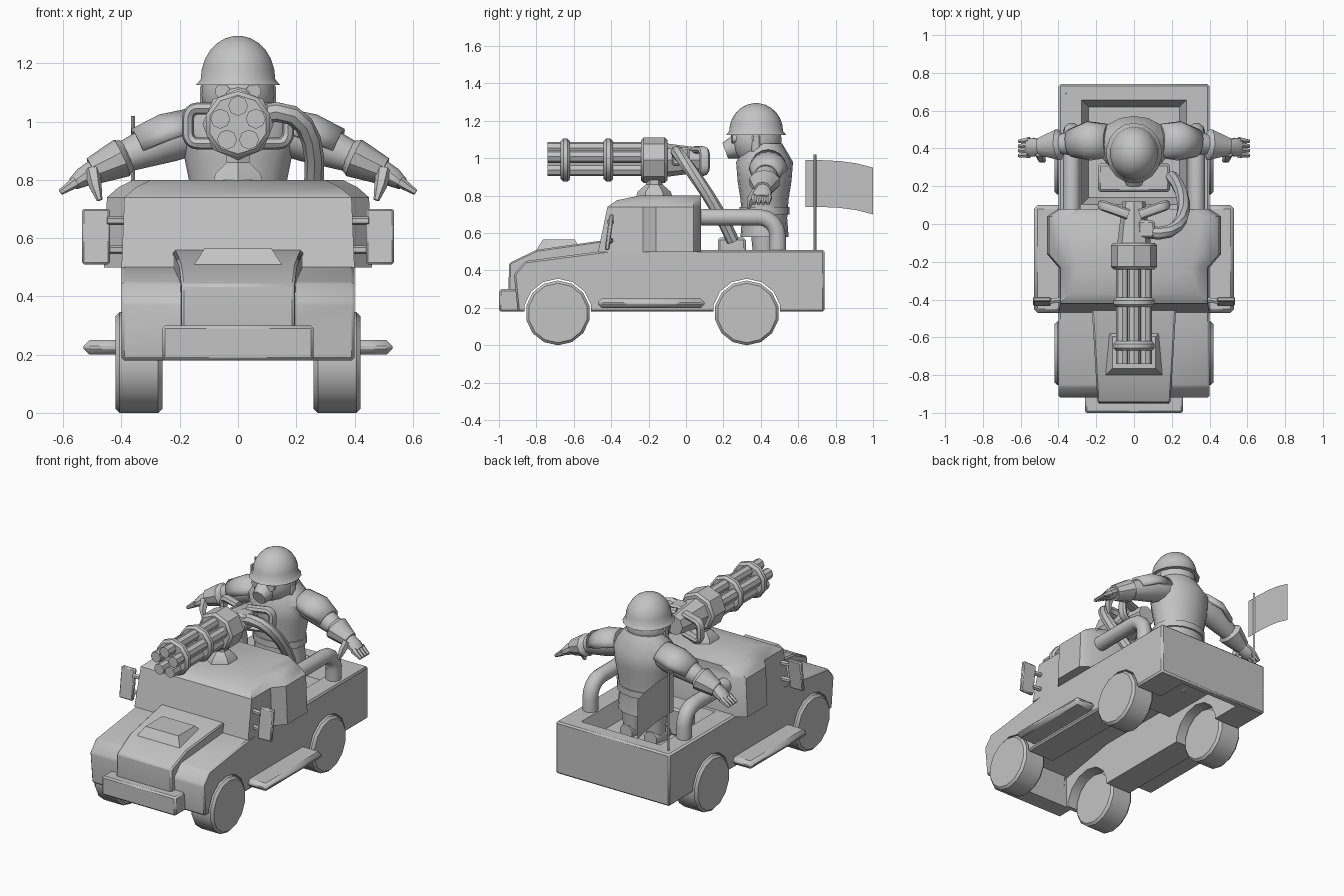
import bpy, bmesh, math
from mathutils import Vector
from mathutils.geometry import interpolate_bezier

cube = bpy.data.objects.get("Cube")
if cube:
    bpy.data.objects.remove(cube)

grey = bpy.data.materials.new("plain grey")
grey.use_nodes = True
COLOUR = (.55, .55, .55, 1)
grey.diffuse_color = COLOUR
grey.node_tree.nodes["Principled BSDF"].inputs["Base Color"].default_value = COLOUR
parts = []


def loft(name, rings, closed=True, bevel=0, thick=0, pair=False):
    """Skin a list of matching rings, capped when closed; pair makes both sides."""
    if pair:
        for side, s in (("left", 1), ("right", -1)):
            flipped = [[(s * x, y, z) for x, y, z in ring] for ring in rings]
            loft(f"{side}_{name}", flipped, closed, bevel, thick)
        return None
    bm = bmesh.new()
    rows = [[bm.verts.new(p) for p in ring] for ring in rings]
    count = len(rows[0])
    for a, b in zip(rows, rows[1:]):
        for i in range(count if closed else count - 1):
            j = (i + 1) % count
            bm.faces.new((a[i], a[j], b[j], b[i]))
    if closed:
        bm.faces.new(rows[0])
        bm.faces.new(reversed(rows[-1]))
    bmesh.ops.recalc_face_normals(bm, faces=bm.faces)
    mesh = bpy.data.meshes.new(name)
    bm.to_mesh(mesh)
    bm.free()
    mesh.materials.append(grey)
    ob = bpy.data.objects.new(name, mesh)
    bpy.context.collection.objects.link(ob)
    if thick:
        ob.modifiers.new("thickness", "SOLIDIFY").thickness = thick
    if bevel:
        modifier = ob.modifiers.new("bevel", "BEVEL")
        modifier.width, modifier.segments, modifier.limit_method = bevel, 1, "ANGLE"
    parts.append(ob)
    return ob


def prism(name, profile, width, bevel=0):
    """Side profile of (y, z) points; width gives the half width at each y."""
    return loft(name, [[(s * width(y), y, z) for y, z in profile] for s in (-1, 1)], bevel=bevel)


def box(name, low, high, inset=0, lean=0, **options):
    """Box whose top may be inset or lean along y."""
    rings = []
    for z, d, shift in ((low[2], 0, 0), (high[2], inset, lean)):
        x0, x1 = low[0] + d, high[0] - d
        y0, y1 = low[1] + d + shift, high[1] - d + shift
        rings.append([(x0, y0, z), (x1, y0, z), (x1, y1, z), (x0, y1, z)])
    return loft(name, rings, **options)


def tube(name, path, radii, n=10, ref=(0, 0, 1), arc=None, **options):
    """Sweep an ellipse along a path; arc gives an open shell, in turns."""
    path = [Vector(p) for p in path]
    if not isinstance(radii, list):
        radii = [radii] * len(path)
    if arc:
        turns = [arc[0] + (arc[1] - arc[0]) * k / (n - 1) for k in range(n)]
    else:
        turns = [.25 + k / n for k in range(n)]
    rings = []
    for i, (p, radius) in enumerate(zip(path, radii)):
        along = (path[min(i + 1, len(path) - 1)] - path[max(i - 1, 0)]).normalized()
        side = along.cross(Vector(ref)).normalized()
        up = side.cross(along)
        a, b = radius if isinstance(radius, tuple) else (radius, radius)
        rings.append([p + side * a * math.cos(t * math.tau) + up * b * math.sin(t * math.tau) for t in turns])
    return loft(name, rings, closed=not arc, **options)


def drum(name, start, end, radius, n, lip=.014, **options):
    """Cylinder with chamfered rims."""
    start, end = Vector(start), Vector(end)
    step = (end - start).normalized() * lip
    return tube(name, [start, start + step, end - step, end],
                [radius - lip, radius, radius, radius - lip], n, **options)


def column(name, base, step, radii, depth=1, n=10, **options):
    """Upright stack of equally spaced rings."""
    path = [Vector(base) + Vector((0, 0, step * k)) for k in range(len(radii))]
    return tube(name, path, [(r, r * depth) for r in radii], n, ref=(0, 1, 0), **options)


def bend(points, radius):
    """Round the inner corners of a path."""
    points = [Vector(p) for p in points]
    path = [points[0]]
    for a, b, c in zip(points, points[1:], points[2:]):
        start = b + (a - b).normalized() * radius
        end = b + (c - b).normalized() * radius
        path += interpolate_bezier(start, start.lerp(b, .55), end.lerp(b, .55), end, 5)
    return path + [points[-1]]


def cut(ob, cutters):
    """Subtract the cutters, bake the result and drop the cutters."""
    for cutter in cutters:
        cutter.hide_render = True
        modifier = ob.modifiers.new("cut", "BOOLEAN")
        modifier.operation, modifier.solver, modifier.object = "DIFFERENCE", "EXACT", cutter
    bpy.context.view_layer.update()
    baked = bpy.data.meshes.new_from_object(ob.evaluated_get(bpy.context.evaluated_depsgraph_get()))
    ob.modifiers.clear()
    ob.data = baked
    for cutter in cutters:
        parts.remove(cutter)
        bpy.data.objects.remove(cutter)


# Lower body with wheel arches, open underside and load bed
AXLES = {"front": -.685, "rear": .325}
WHEEL = .173
body = prism("lower_body", [(-.9, .18), (-.92, .38), (-.86, .45), (-.4, .51), (.74, .51), (.74, .18)],
             lambda y: .4, bevel=.01)
cutters = [tube("arch_cutter", [(-1, y, WHEEL), (1, y, WHEEL)], WHEEL + .01, n=14) for y in AXLES.values()]
cutters.append(prism("underside_cutter", [(-.88, .1), (-.88, .38), (-.5, .45), (.05, .45), (.08, .38),
                                          (.7, .38), (.7, .1)], lambda y: .21))
cutters.append(box("bed_cutter", (-.24, .14, .4), (.24, .62, .55), inset=-.05))
cut(body, cutters)

# Raised bonnet, scoop and bumper
prism("bonnet", [(-.93, .18), (-.95, .3), (-.945, .44), (-.8, .51), (-.45, .56), (-.45, .47), (-.87, .39),
                 (-.89, .18)], lambda y: .25 + .06 * y, bevel=.008)
box("bonnet_scoop", (-.15, -.8, .51), (.15, -.56, .565), inset=.035)
box("bumper", (-.26, -1, .18), (.26, -.88, .3), bevel=.01)


# Cab with bulged sides and a domed roof
def cab_ring(z, front, w):
    half = [(w, front), (w, -.23), (w + .06, -.16), (w + .06, .04), (w, .08)]
    return [(x, y, z) for x, y in half] + [(-x, y, z) for x, y in reversed(half)]


loft("cab", [cab_ring(.5, -.47, .4), cab_ring(.74, -.42, .39), cab_ring(.775, -.37, .35), cab_ring(.8, -.25, .3)])

# Wheels, steps, mirrors and roll bars
for end, y in AXLES.items():
    drum(end + "_wheel", (.26, y, WHEEL), (.42, y, WHEEL), WHEEL, 14, pair=True)
box("step", (.35, -.47, .2), (.53, .1, .25), bevel=.02, pair=True)
box("mirror", (.44, -.435, .51), (.535, -.41, .7), lean=.025, bevel=.006, pair=True)
for z in (.56, .66):
    tube("mirror_arm", [(.38, -.4, z), (.45, -.41, z)], .015, n=6, pair=True)
tube("roll_bar", bend([(.33, .05, .685), (.33, .49, .685), (.33, .49, .48)], .1), .046, ref=(1, 0, 0), pair=True)

# Flag on a thin pole
column("flag_pole", (-.36, .69, .48), .54, [.007, .007], n=4)
flag = []
for k in range(5):
    y, dip = .64 + .09 * k, .04 * (k / 4) ** 3
    flag.append([(-.36, y, .74 - dip), (-.36, y, .99 - dip)])
loft("flag", flag, closed=False)

# Rotary gun on its roof mount
GUN = Vector((0, 0, .99))
def on_gun(y):
    return GUN + Vector((0, y, 0))


column("gun_mount", (0, -.17, .78), .04, [.1, .09, .045, .045], n=6)
drum("gun_drum", on_gun(-.24), on_gun(-.1), .122, 8)
for y in (-.67, -.44):
    drum("barrel_clamp", on_gun(y), on_gun(y + .05), .115, 10)
for k in range(5):
    angle = math.tau * (k / 5 + .25)
    offset = Vector((math.cos(angle), 0, math.sin(angle))) * .064
    tube("barrel", [on_gun(-.74) + offset, on_gun(-.2) + offset], .034, n=8)
tube("receiver", [on_gun(-.11), on_gun(.12)], [.09, .06], n=8)
box("feed_port", (.02, -.075, .96), (.11, .02, 1.06), bevel=.012)

# Looped grips and the ammunition feed
SIDEWAYS = (0, 1, 0)
tube("gun_grip", bend([(.03, .05, 1.045), (.172, .1, 1.045), (.172, .1, .925), (.03, .05, .925)], .035),
     (.021, .028), n=8, ref=SIDEWAYS, pair=True)
feed = [Vector(p) for p in ((.06, -.04, 1.02), (.3, -.1, 1.1), (.3, .15, .8), (.2, .25, .56))]
tube("ammunition_feed", interpolate_bezier(*feed, 10), .034, n=8, ref=SIDEWAYS)
box("ammunition_box", (-.19, .17, .4), (.19, .32, .575), bevel=.012)

# Gunner: coat, belt, head, mask and legs
column("coat", (0, .42, .58), .1, [.165, .155, .165, .185, .195, .12], depth=.78, n=16)
column("belt", (0, .42, .7), .04, [.168, .168], depth=.8, n=16)
column("head", (0, .375, .99), .05, [.08, .12, .128, .125, .1], depth=1.06, n=14)
tube("mask_snout", [(0, .28, 1.065), (0, .21, 1.04)], [.068, .045])
tube("mask_lens", [(.05, .28, 1.105), (.054, .245, 1.105)], .026, pair=True)
box("helmet_strap", (-.13, .35, 1), (.13, .4, 1.13), bevel=.01)
column("leg", (.08, .42, .42), .1, [.055, .065, .075], pair=True)
tube("boot", [(.085, .32, .415), (.085, .38, .43), (.085, .48, .43)], [.035, .06, .045], pair=True)

# Domed helmet with a flared brim
dome = [math.radians(14 * k) for k in range(7)]
tube("helmet", [(0, .375, 1.125)] + [(0, .375, 1.145 + .15 * math.sin(a)) for a in dome],
     [(.147, .16)] + [(.13 * math.cos(a), .144 * math.cos(a)) for a in dome], n=18, ref=SIDEWAYS)

# Arms: sleeve, shoulder plate, cuff
neck, shoulder, elbow = Vector((.14, .44, .97)), Vector((.24, .44, .94)), Vector((.4, .42, .875))
wrist, fingertip = Vector((.5, .41, .83)), Vector((.61, .4, .757))
tube("sleeve", [neck, shoulder, elbow], [.08, .08, .052], n=12, pair=True)
tube("shoulder_plate", [neck, shoulder, shoulder.lerp(elbow, .6)], [(.09, .08), (.105, .09), (.075, .08)],
     n=9, arc=(0, .5), thick=.018, pair=True)
tube("cuff", [elbow.lerp(wrist, -.2), elbow, wrist], [.055, (.085, .068), .048], pair=True)

# Hands with fingers and thumb
tube("palm", [wrist.lerp(fingertip, t) for t in (-.1, .3, .6)], [.036, (.052, .034), (.045, .022)], pair=True)
for k in range(4):
    spread = Vector((0, .025 * (k - 1.5), 0))
    tube("finger", [wrist.lerp(fingertip, .5) + spread, fingertip + spread], [.02, .01], n=6, pair=True)
tube("thumb", [wrist + Vector((0, -.03, 0)), wrist + Vector((-.01, -.065, -.05)), wrist + Vector((-.025, -.075, -.1))],
     [.028, .022, .01], n=6, ref=(1, 0, 0), pair=True)

# Shading: smooth curves, sharp edges kept
bpy.ops.object.select_all(action="DESELECT")
for ob in parts:
    ob.select_set(True)
bpy.context.view_layer.objects.active = parts[0]
bpy.ops.object.shade_smooth_by_angle(angle=math.radians(38))
